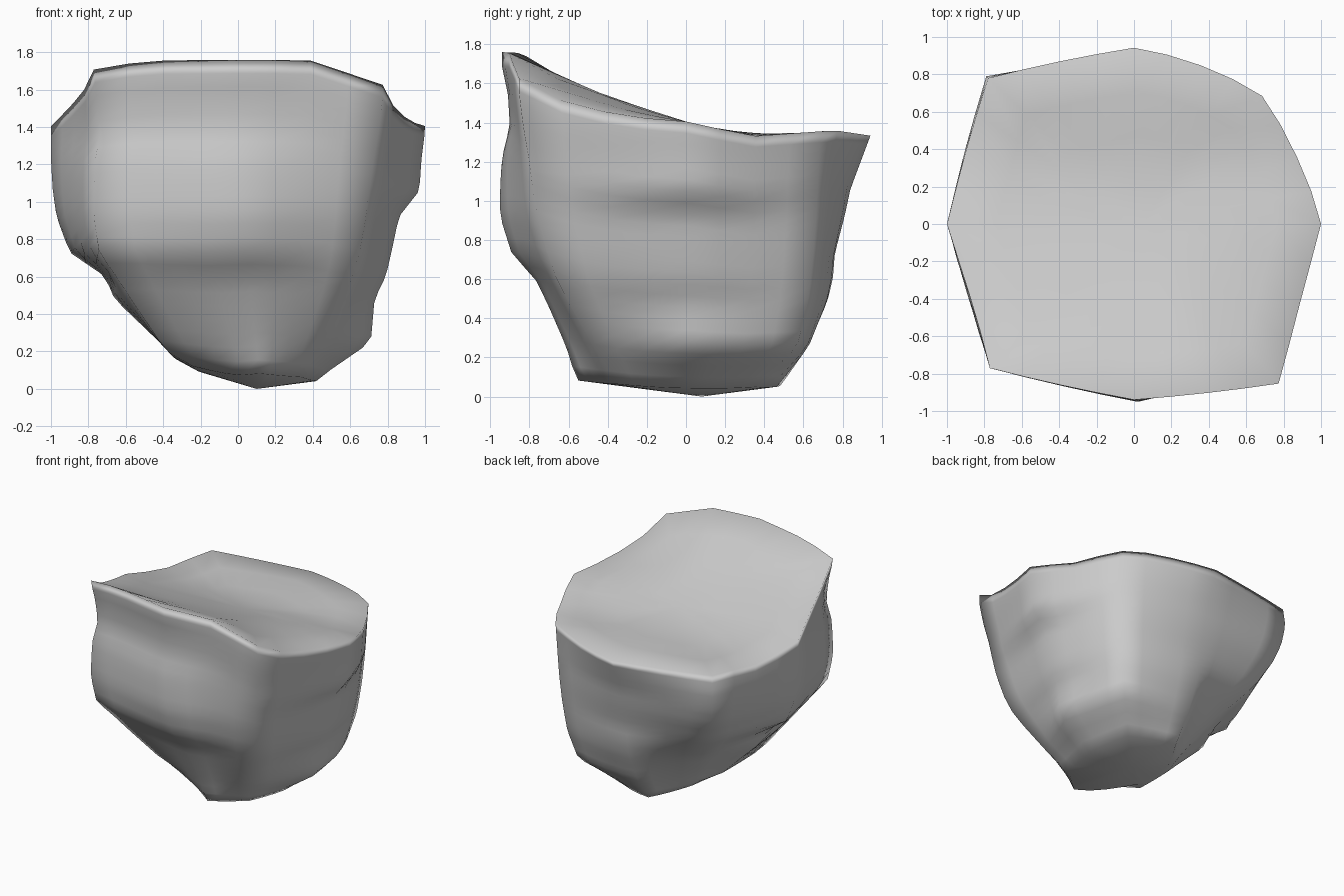
import bpy, bmesh, math

if "Cube" in bpy.data.objects:
    bpy.data.objects.remove(bpy.data.objects["Cube"])

# Rock outline by height: z, then reach of the eight ridges:
# left, front-left, front, front-right, right, back-right, back, back-left
LEVELS = [
    (0.05, .22, .34, .55, .48, .42, .50, .48, .26),
    (0.25, .42, .59, .61, .65, .71, .80, .62, .42),
    (0.48, .66, .81, .71, .82, .73, .88, .72, .62),
    (0.60, .71, .92, .77, .90, .79, .90, .75, .77),
    (0.73, .90, 1.05, .89, .96, .82, .92, .76, .90),
    (0.92, .97, 1.09, .95, 1.02, .86, .94, .81, 1.03),
    (1.06, .99, 1.09, .95, 1.05, .97, .95, .84, 1.09),
    (1.22, 1.0, 1.08, .94, 1.08, .98, .96, .90, 1.12),
    (1.38, 1.0, 1.04, .90, 1.12, 1.0, .97, .96, 1.10),
    (1.55, 1.0, 1.06, .91, 1.15, 1.0, .97, .96, 1.10),
    (1.68, 1.0, 1.09, .94, 1.15, 1.0, .97, .96, 1.10),
]
RIM = [(-.95, 1.76), (-.84, 1.755), (-.76, 1.70), (-.6, 1.61), (-.3, 1.50),
       (0, 1.405), (.34, 1.33), (.76, 1.36), (.96, 1.33)]
SEG, ROWS = 4, 24
N = 8 * SEG
CX, CY = 0.05, 0.0


def lerp_table(table, t):
    if t <= table[0][0]:
        return table[0][1:]
    for a, b in zip(table, table[1:]):
        if t <= b[0]:
            k = (t - a[0]) / (b[0] - a[0])
            return [p + (q - p) * k for p, q in zip(a[1:], b[1:])]
    return table[-1][1:]


def ridge(i, z):
    """Corner i of the eight-sided cross-section at height z."""
    r = lerp_table(LEVELS, z)[i]
    a = math.pi + i * math.pi / 4
    x, y = r * math.cos(a), r * math.sin(a)
    if i == 2:                       # front ridge leans right near the base
        x += max(0, .12 - .1 * z)
    if i == 3:                       # front right corner leans forward
        x, y = x - .04 * min(1, z), y - .04 * min(1, z)
    return x, y


def outline(n, z):
    i, k = n // SEG, (n % SEG) / SEG
    (ax, ay), (bx, by) = ridge(i, z), ridge((i + 1) % 8, z)
    # the back right is rounder than the other sides
    swell = 1 + (.16 if i in (4, 5) else .03) * k * (1 - k)
    return (ax + (bx - ax) * k) * swell, (ay + (by - ay) * k) * swell


def top_z(x, y):
    z = lerp_table(RIM, y)[0]
    return z - min(1, max(0, -y / .8)) * .33 * max(0, x - .38)


bm = bmesh.new()
rings = [[] for _ in range(ROWS)]
caps = [0.75, 0.5, 0.25]
cap_rings = [[] for _ in caps]

# Side columns, from the small base to the sloping rim
for i in range(N):
    zt = 1.4
    for _ in range(12):
        zt = 0.5 * (zt + top_z(*outline(i, zt)))
    bx, by = outline(i, 0.05)
    zb = .13 * math.hypot(bx - .1, by - .08) + .25 * max(0, -bx)
    for j in range(ROWS):
        z = zb + (zt - zb) * j / (ROWS - 1)
        x, y = (bx, by) if j == 0 else outline(i, z)
        rings[j].append(bm.verts.new((x, y, z)))
    # Sloping top surface
    for s, ring in zip(caps, cap_rings):
        px, py = CX + (x - CX) * s, CY + (y - CY) * s
        ring.append(bm.verts.new((px, py, top_z(px, py))))

rings += cap_rings
for lo, hi in zip(rings, rings[1:]):
    for i in range(N):
        k = (i + 1) % N
        bm.faces.new((lo[i], lo[k], hi[k], hi[i]))
bottom = bm.verts.new((.1, .08, 0))
top = bm.verts.new((CX, CY, top_z(CX, CY)))
for i in range(N):
    k = (i + 1) % N
    bm.faces.new((rings[0][k], rings[0][i], bottom))
    bm.faces.new((rings[-1][i], rings[-1][k], top))
bmesh.ops.recalc_face_normals(bm, faces=bm.faces)

mesh = bpy.data.meshes.new("rock")
bm.to_mesh(mesh)
bm.free()
rock = bpy.data.objects.new("rock", mesh)
bpy.context.collection.objects.link(rock)
for p in mesh.polygons:
    p.use_smooth = True
# Large top faces keep their flat look, the rim shades softly
rock.modifiers.new("soft_rim", 'WEIGHTED_NORMAL')
